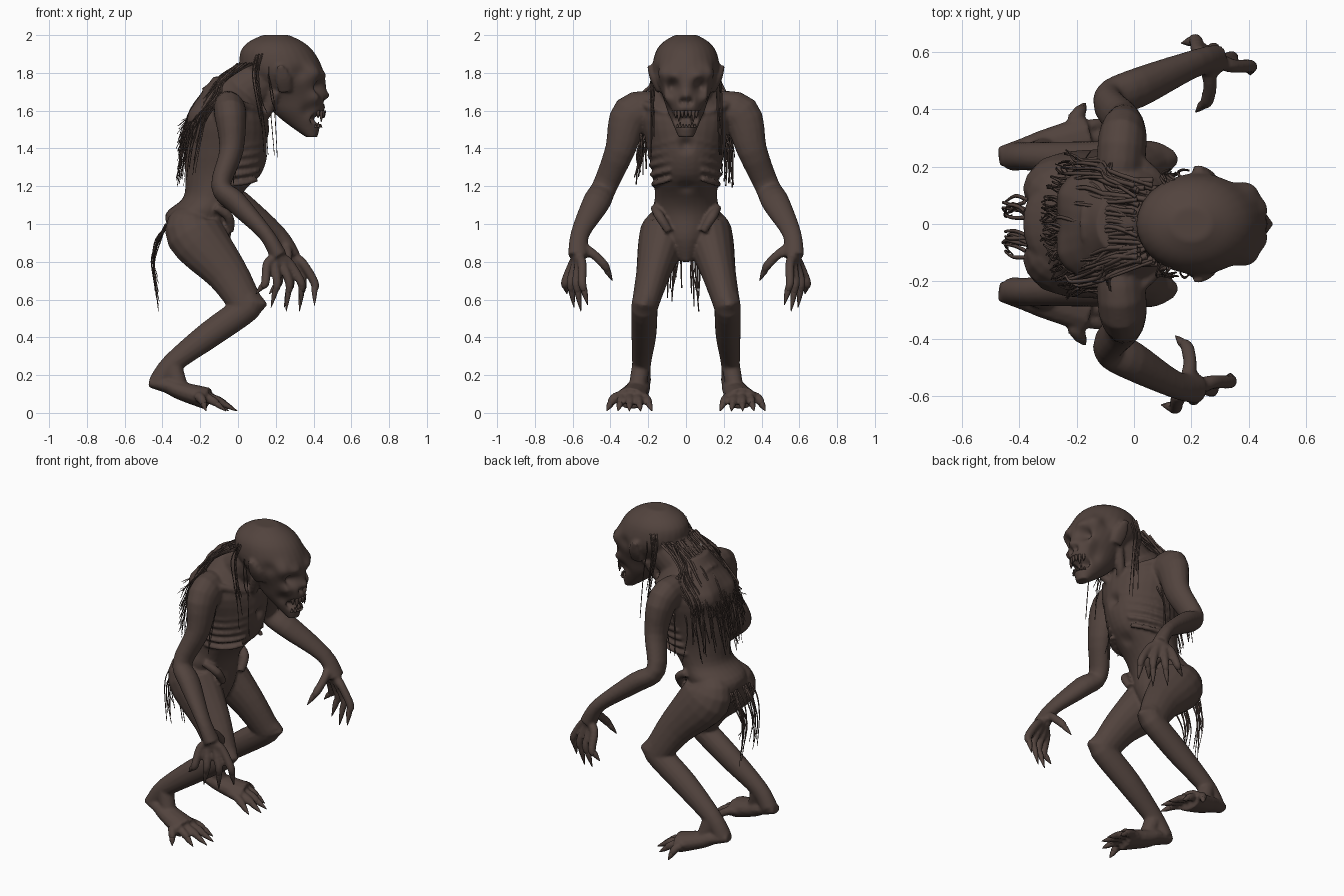
import bpy, bmesh, math, random
from mathutils import Vector

random.seed(4)
cube = bpy.data.objects.get("Cube")
if cube:
    bpy.data.objects.remove(cube)

skin = bpy.data.materials.new("dark brown skin")
skin.use_nodes = True
skin.diffuse_color = (0.085, 0.057, 0.048, 1)
skin.node_tree.nodes["Principled BSDF"].inputs["Base Color"].default_value = skin.diffuse_color


def spline(stations, steps=4):
    """Resample a list of equal-length tuples along a smooth curve."""
    knots = [Vector(station) for station in stations]
    knots = [knots[0]] + knots + [knots[-1]]
    samples = []
    for before, start, end, after in zip(knots, knots[1:], knots[2:], knots[3:]):
        for step in range(steps):
            t = step / steps
            leave, arrive = (end - before) / 2, (after - start) / 2
            ease = t * t * (3 - 2 * t)
            samples.append(start.lerp(end, ease) + leave * t * (1 - t) ** 2 - arrive * t * t * (1 - t))
    return samples + [knots[-1]]


def skin_rings(bm, frames, sides):
    """Join elliptical rings, each given by a centre and two half axes."""
    rings = []
    for centre, across, along in frames:
        angles = [math.tau * k / sides for k in range(sides)]
        rings.append([bm.verts.new(centre + across * math.cos(a) + along * math.sin(a)) for a in angles])
    for lower, upper in zip(rings, rings[1:]):
        for k in range(sides):
            bm.faces.new((lower[k - 1], lower[k], upper[k], upper[k - 1]))
    bm.faces.new(rings[0])
    bm.faces.new(rings[-1])


def stack(bm, stations):
    """Level sections: x, height, half length, half width."""
    skin_rings(bm, [(Vector((x, 0, z)), Vector((length, 0, 0)), Vector((0, width, 0)))
                    for x, z, length, width in spline(stations)], 28)


def tube(bm, points, widths, side=1, depth=1, sides=12):
    """Tapered tube along points, mirrored across the middle by side."""
    samples = spline([(x, y * side, z, width) for (x, y, z), width in zip(points, widths)])
    places = [sample.xyz for sample in samples]
    frames, across = [], Vector((0, 1, 0))
    for i, sample in enumerate(samples):
        heading = (places[min(i + 1, len(places) - 1)] - places[max(i - 1, 0)]).normalized()
        across = (across - heading * across.dot(heading)).normalized()
        frames.append((places[i], across * sample.w, heading.cross(across) * sample.w * depth))
    skin_rings(bm, frames, sides)


def finish(bm, name):
    bmesh.ops.recalc_face_normals(bm, faces=bm.faces)
    mesh = bpy.data.meshes.new(name)
    bm.to_mesh(mesh)
    bm.free()
    mesh.materials.append(skin)
    for polygon in mesh.polygons:
        polygon.use_smooth = True
    part = bpy.data.objects.new(name, mesh)
    bpy.context.collection.objects.link(part)
    return part


def digit(root, knuckle, bend, tip, side):
    """Finger or toe with a claw growing out of its end."""
    nail = bend.lerp(tip, 0.4)
    tube(body, [root, knuckle, bend, nail], [.03, .025, .024, .016], side, sides=8)
    tube(claws, [bend, nail, tip], [.014, .017, .002], side, sides=6)


body, claws = bmesh.new(), bmesh.new()

# torso, neck and skull
stack(body, [(-.12, .8, .03, .03), (-.2, .92, .16, .13), (-.21, 1.05, .175, .18), (-.14, 1.14, .15, .165),
             (-.08, 1.26, .2, .175), (-.06, 1.4, .22, .205), (-.05, 1.6, .2, .24), (-.05, 1.78, .08, .1)])
tube(body, [(-.1, 0, 1.6), (.03, 0, 1.7), (.17, 0, 1.8)], [.15, .14, .13], sides=20)
stack(body, [(.39, 1.46, .03, .04), (.35, 1.53, .09, .07), (.32, 1.6, .14, .1), (.3, 1.68, .17, .125),
             (.24, 1.8, .215, .175), (.21, 1.9, .2, .165), (.2, 1.96, .15, .125), (.2, 2, .07, .06)])

for side in (1, -1):
    # arm and palm, one hand hanging further forward
    forward = Vector((.035 * side, 0, 0))
    shoulder, elbow = Vector((-.04, .29, 1.58)), Vector((-.09, .43, 1.2))
    wrist, palm = Vector((.18, .56, .95)) + forward, Vector((.25, .57, .83)) + forward
    upper = shoulder.lerp(elbow, .5) + Vector((.03, -.01, 0))
    forearm = elbow.lerp(wrist, .35)
    tube(body, [(-.05, .15, 1.6), shoulder, upper, elbow, forearm, wrist, palm],
         [.08, .085, .064, .053, .058, .04, .045], side, 1.25, 16)
    # four fingers fanned across the palm, then the thumb
    for k in range(4):
        t = k / 3
        knuckle = palm + Vector((.12 * t - .06, .03 - .05 * t, -.04))
        bend = knuckle + Vector((.07 * t - .01, .04 - .04 * t, -.1))
        tip = palm + Vector((.24 * t - .12, .06 - .11 * t, -.2 - .06 * t - .06 * math.sin(math.pi * t)))
        digit(palm.lerp(knuckle, .2), knuckle, bend, tip, side)
    heel_of_hand = wrist.lerp(palm, .5)
    digit(heel_of_hand, palm + Vector((-.02, -.08, .01)), palm + Vector((-.03, -.14, -.05)),
          palm + Vector((-.07, -.18, -.13)), side)

    # leg
    hip, knee, ankle = Vector((-.23, .12, .95)), Vector((.05, .22, .56)), Vector((-.35, .235, .26))
    thigh = hip.lerp(knee, .55) + Vector((.02, 0, 0))
    calf = knee.lerp(ankle, .5) + Vector((0, -.005, .005))
    heel = Vector((-.42, .235, .16))
    tube(body, [hip + Vector((0, -.03, .1)), hip, thigh, knee], [.08, .125, .09, .07], side, 1.25, 16)
    tube(body, [knee.lerp(thigh, .2), knee, calf, ankle, heel], [.07, .07, .066, .05, .05], side, 1.1, 16)
    # foot and spread toes
    ball = Vector((-.16, .295, .075))
    instep = heel.lerp(ball, .45) - Vector((0, 0, .005))
    tube(body, [heel - Vector((.05, 0, 0)), heel.lerp(ball, .2), instep, ball], [.035, .06, .07, .085], side, .7)
    tube(body, [ankle, instep], [.05, .045], side)
    for k in range(5):
        t = k / 4
        tip = Vector((-.4 * (t - .35) ** 2, .18 + .24 * t, .01))
        root = ball + Vector((-.05, .13 * (t - .5), .01))
        lift = Vector((0, 0, .035))
        digit(root, root.lerp(tip, .3) + lift / 2, root.lerp(tip, .55) + lift / 2, tip, side)

    # collarbone, hip bone, throat cord and ear
    collar = (.13, .03, 1.55)
    tube(body, [collar, (.1, .14, 1.6), shoulder + Vector((0, -.02, .07))], [.02, .02, .025], side)
    tube(body, [(-.04, .09, .96), (-.05, .14, 1.04), (-.12, .17, 1.09)], [.02, .026, .02], side)
    tube(body, [(.2, .1, 1.7), (.16, .07, 1.6), collar], [.03, .026, .02], side)
    tube(body, [(.25, .14, 1.7), (.24, .175, 1.77), (.22, .2, 1.84)], [.014, .016, .006], side, 2.6)
    # ribs follow the chest outline
    for rib in range(5):
        height = 1.46 - rib * .05
        waist = 1 - rib * .035
        angles = [math.radians(15 + 4 * rib + 15 * k) for k in range(6)]
        tube(body, [(.22 * waist * math.cos(a) - .065, .2 * waist * math.sin(a),
                     height - .05 * math.sin(a)) for a in angles], [.014] * len(angles), side, sides=6)

# fuse all flesh into one skin
rough = finish(body, "rough_body")
fuse = rough.modifiers.new("fuse", 'REMESH')
fuse.mode, fuse.voxel_size = 'VOXEL', 0.0095
soften = rough.modifiers.new("soften", 'SMOOTH')
soften.iterations = 2
graph = bpy.context.evaluated_depsgraph_get()
fused = bpy.data.meshes.new_from_object(rough.evaluated_get(graph))
bpy.data.objects.remove(rough)
body = bmesh.new()
body.from_mesh(fused)


def press(centre, radius, push):
    """Sculpt stroke with soft falloff, mirrored when off the middle."""
    for side in ((1, -1) if centre[1] else (1,)):
        mirror = Vector((1, side, 1))
        middle = Vector(centre) * mirror
        for vert in body.verts:
            falloff = (vert.co - middle).length_squared / radius ** 2
            if falloff < 6:
                vert.co += Vector(push) * mirror * math.exp(-falloff)


# face: eye sockets, brows, cheekbones, cheeks, nose, mouth, temples
press((.4, .12, 1.8), .05, (.02, .015, 0))
press((.44, .07, 1.725), .036, (-.05, 0, 0))
press((.45, .065, 1.785), .035, (.02, 0, 0))
press((.41, .11, 1.665), .035, (.02, .015, 0))
press((.38, .12, 1.59), .04, (-.01, -.025, 0))
press((.47, .02, 1.645), .018, (-.03, 0, 0))
press((.47, 0, 1.68), .022, (.015, 0, 0))
press((.46, 0, 1.555), .03, (-.06, 0, 0))
press((.42, .05, 1.555), .026, (-.05, -.015, 0))
press((.33, .17, 1.8), .04, (0, -.015, 0))
# breastbone, belly, shoulder blades, cleft and kneecaps
press((.16, 0, 1.42), .035, (-.03, 0, 0))
press((.06, 0, 1.2), .04, (-.02, 0, 0))
press((-.24, .13, 1.58), .08, (-.03, 0, 0))
press((-.4, 0, .95), .05, (.05, 0, 0))
press((.13, .23, .58), .04, (.02, 0, 0))
finish(body, "body")
finish(claws, "claws")

# teeth around the jaw
teeth = bmesh.new()
for k in range(-3, 4):
    outward = Vector((.115 * math.cos(k / 4), .08 * math.sin(k / 4), 0))
    gum = Vector((.34, 0, 1.6)) + outward
    fang = Vector((0, 0, .06 if abs(k) == 2 else .04))
    tube(teeth, [gum, gum - fang / 2, gum - fang], [.011, .009, .002], sides=5)
    lower = gum - outward * .15 - Vector((0, 0, .09))
    tube(teeth, [lower, lower + fang / 2], [.01, .002], sides=5)
finish(teeth, "teeth")

hair = bmesh.new()


def lock(points, width, stray=.012):
    """Thin ragged strand tapering to its tip."""
    wander = [Vector(p) + Vector((random.gauss(0, stray / 2), random.gauss(0, stray), 0)) for p in points]
    tube(hair, wander, [width * (1 - .8 * k / len(points)) for k in range(len(points))], depth=.5, sides=4)


# mane down the hunched back
for k in range(80):
    y = random.uniform(-.23, .23)
    wrap = .2 * (1 - math.sqrt(1 - (y / .27) ** 2))
    end = random.uniform(1.2, 1.55)
    lock([(random.uniform(0, .08), y * .6, 1.85), (-.08, y * .75, 1.79 - wrap / 2),
          (wrap - .18, y * .95, 1.7 - wrap / 3), (wrap - .26, y, 1.57),
          (wrap - .29, y * 1.05, (1.57 + end) / 2), (wrap - .32, y * 1.1, end)], random.uniform(.006, .012))

for side in (1, -1):
    # locks beside the face
    for k in range(7):
        x, end = random.uniform(.07, .17), random.uniform(1.32, 1.6)
        lock([(x + .02, side * .14, 1.9), (x, side * .17, 1.8), (x + .02, side * .18, 1.66),
              (x + .04, side * .18, end)], .008, .008)
    # tatters under the arms
    for k in range(5):
        x, end = random.uniform(-.15, .05), random.uniform(1.18, 1.28)
        lock([(x, side * .22, 1.48), (x - .02, side * .24, 1.36), (x - .02, side * .25, end)], .007)
    # tatters hanging behind the hips
    for k in range(9):
        y, end = side * random.uniform(.03, .1), random.uniform(.5, .78)
        lock([(-.37, y, 1), (-.42, y, .92), (-.45, y, .8), (-.43, y * 1.15, end)], .008)
finish(hair, "hair_strands")
